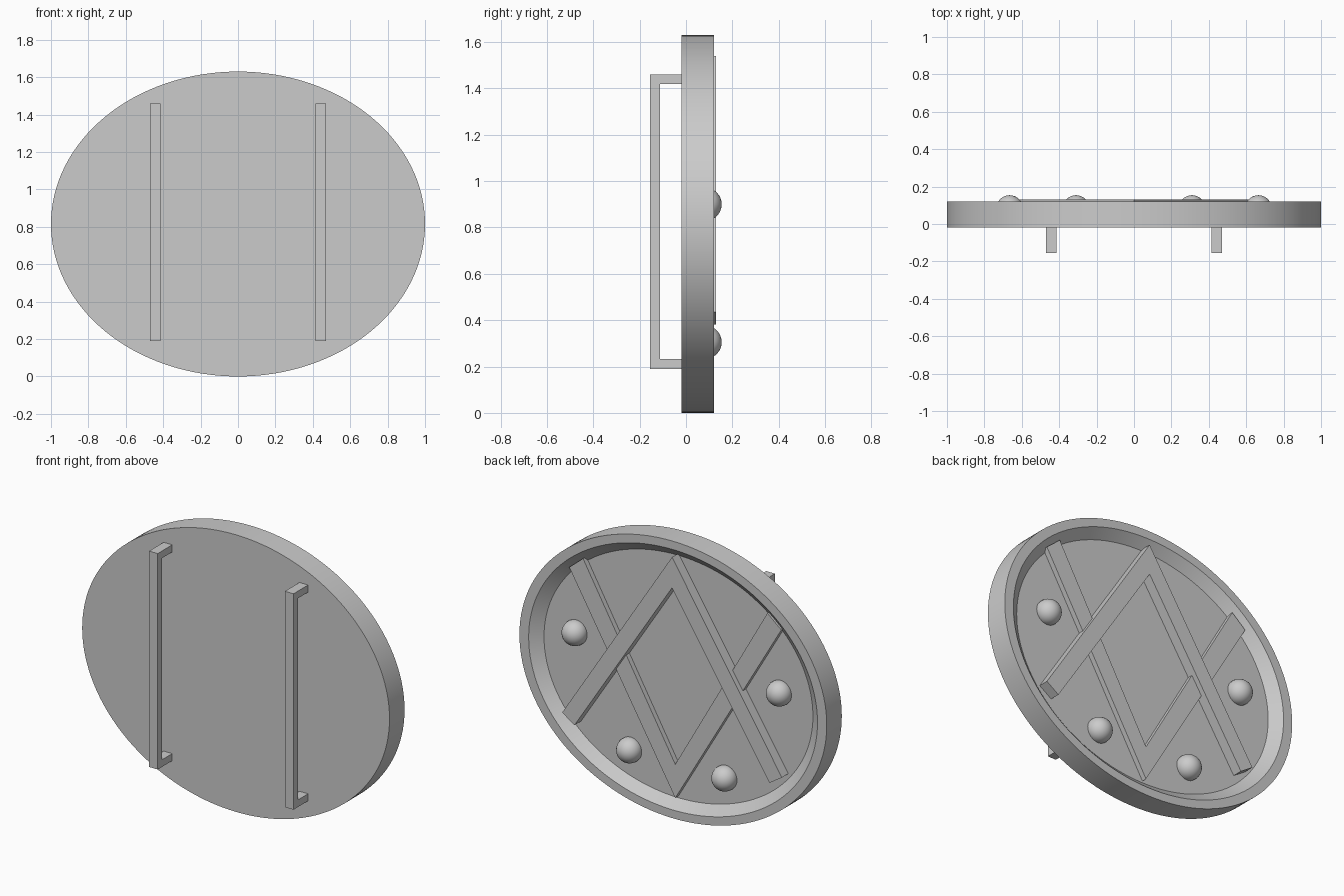
import bpy, bmesh, math
from mathutils import Matrix

if "Cube" in bpy.data.objects:
    bpy.data.objects.remove(bpy.data.objects["Cube"])

grey = bpy.data.materials.new("plain grey")
grey.use_nodes = True
colour = (0.6, 0.6, 0.6, 1)
grey.diffuse_color = colour
grey.node_tree.nodes["Principled BSDF"].inputs["Base Color"].default_value = colour

MID_Z = 0.815


def finish(name, bm, smooth=False):
    bmesh.ops.recalc_face_normals(bm, faces=bm.faces)
    mesh = bpy.data.meshes.new(name)
    bm.to_mesh(mesh)
    bm.free()
    mesh.materials.append(grey)
    obj = bpy.data.objects.new(name, mesh)
    bpy.context.collection.objects.link(obj)
    if smooth:
        bpy.ops.object.select_all(action='DESELECT')
        obj.select_set(True)
        bpy.context.view_layer.objects.active = obj
        bpy.ops.object.shade_smooth_by_angle(angle=math.radians(35))
    return obj


def prism(name, outline, y0, y1):
    """Extrude an (x, z) outline along y."""
    bm = bmesh.new()
    face = bm.faces.new([bm.verts.new((x, y0, z)) for x, z in outline])
    ext = bmesh.ops.extrude_face_region(bm, geom=[face])
    verts = [v for v in ext["geom"] if isinstance(v, bmesh.types.BMVert)]
    bmesh.ops.translate(bm, verts=verts, vec=(0, y1 - y0, 0))
    return finish(name, bm)


def chevron(name, apex, end, inner_end, inner_apex, y0, y1):
    """Mirrored V made from one arm's corner points."""
    mirror = [(-x, z) for x, z in (inner_end, end)]
    prism(name, [apex, end, inner_end, inner_apex] + mirror, y0, y1)


# Oval plate: flat front, raised rim and sloping recess at the back
bm = bmesh.new()
SEG = 128
rings = []
for scale, y in ((1, -0.02), (1, 0.12), (0.94, 0.12), (0.875, 0.07)):
    angles = [2 * math.pi * i / SEG for i in range(SEG)]
    rings.append([bm.verts.new((scale * math.cos(a), y, MID_Z + scale * MID_Z * math.sin(a)))
                  for a in angles])
for a, b in zip(rings, rings[1:]):
    for i in range(SEG):
        j = (i + 1) % SEG
        bm.faces.new((a[i], a[j], b[j], b[i]))
bm.faces.new(rings[0])
bm.faces.new(rings[-1])
finish("oval_plate", bm, smooth=True)

# Crossing chevron bars on the recessed floor
chevron("upper_chevron", (0, 1.54), (0.715, 0.435), (0.635, 0.382), (0, 1.36), 0.06, 0.13)
chevron("lower_chevron", (0, 0.112), (0.69, 1.285), (0.60, 1.36), (0, 0.31), 0.06, 0.10)

# Domed studs and front handles, in mirrored pairs
for side, sx in (("left", 1), ("right", -1)):
    for level, x, z in (("upper", 0.665, 0.90), ("lower", 0.31, 0.305)):
        bm = bmesh.new()
        bmesh.ops.create_uvsphere(bm, u_segments=32, v_segments=16, radius=0.072,
                                  matrix=Matrix.Translation((sx * x, 0.082, z)))
        finish(f"{level}_{side}_stud", bm, smooth=True)

    # Staple-shaped handle: side profile in (y, z), extruded across x
    top, low, t, out, root = 1.46, 0.19, 0.042, -0.155, -0.01
    profile = [(root, top), (out, top), (out, low), (root, low),
               (root, low + t), (out + t, low + t), (out + t, top - t), (root, top - t)]
    bm = bmesh.new()
    face = bm.faces.new([bm.verts.new((sx * 0.442 - 0.028, y, z)) for y, z in profile])
    ext = bmesh.ops.extrude_face_region(bm, geom=[face])
    moved = [v for v in ext["geom"] if isinstance(v, bmesh.types.BMVert)]
    bmesh.ops.translate(bm, verts=moved, vec=(0.056, 0, 0))
    finish(f"{side}_handle", bm)
